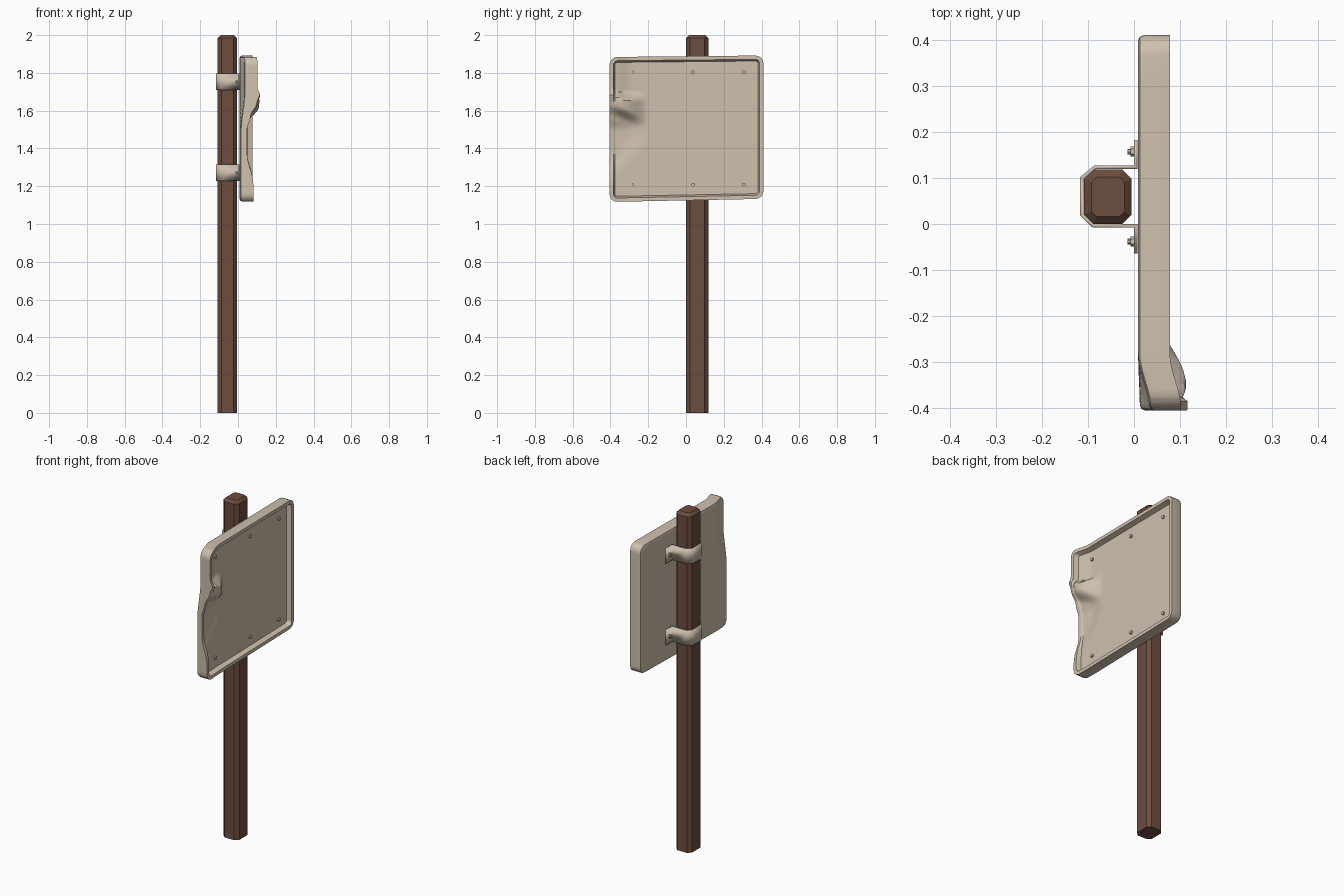
import bpy, bmesh, math
from mathutils import Vector

if "Cube" in bpy.data.objects:
    bpy.data.objects.remove(bpy.data.objects["Cube"])


def make_material(name, rgb):
    m = bpy.data.materials.new(name)
    m.use_nodes = True
    color = (*rgb, 1)
    m.diffuse_color = color
    m.node_tree.nodes["Principled BSDF"].inputs["Base Color"].default_value = color
    return m


WOOD = make_material("brown wood", (0.15, 0.075, 0.05))
METAL = make_material("beige metal", (0.62, 0.53, 0.42))


def finish(bm, name, mat, angle=35):
    bmesh.ops.recalc_face_normals(bm, faces=bm.faces)
    mesh = bpy.data.meshes.new(name)
    bm.to_mesh(mesh)
    bm.free()
    mesh.materials.append(mat)
    obj = bpy.data.objects.new(name, mesh)
    bpy.context.collection.objects.link(obj)
    bpy.ops.object.select_all(action="DESELECT")
    obj.select_set(True)
    bpy.context.view_layer.objects.active = obj
    bpy.ops.object.shade_smooth_by_angle(angle=math.radians(angle))
    return obj


def box(lo, hi):
    bm = bmesh.new()
    bmesh.ops.create_cube(bm, size=1)
    lo, hi = Vector(lo), Vector(hi)
    for v in bm.verts:
        v.co = (lo + hi) / 2 + v.co * (hi - lo)
    return bm


def edges_along(bm, axis):
    return [e for e in bm.edges
            if abs((e.verts[0].co - e.verts[1].co).normalized()[axis]) > 0.9]


def smooth(a, b, t):
    t = min(max((t - a) / (b - a), 0), 1)
    return t * t * (3 - 2 * t)


# Post: chamfered corners and a chamfered top
bm = box((-0.108, 0, 0), (-0.005, 0.118, 2))
bmesh.ops.bevel(bm, geom=edges_along(bm, 2), offset=0.02, segments=1, affect="EDGES")
top = [e for e in bm.edges if all(v.co.z > 1.99 for v in e.verts)]
bmesh.ops.bevel(bm, geom=top, offset=0.016, segments=1, affect="EDGES")
finish(bm, "wooden_post", WOOD, 25)

# Panel: rounded tray with a raised rim
bm = box((0.009, -0.405, 1.125), (0.078, 0.41, 1.888))
bmesh.ops.bevel(bm, geom=edges_along(bm, 0), offset=0.042, segments=5,
                profile=0.5, affect="EDGES")
back = [e for e in bm.edges if all(v.co.x < 0.01 for v in e.verts)]
bmesh.ops.bevel(bm, geom=back, offset=0.012, segments=2, profile=0.5, affect="EDGES")
front = max(bm.faces, key=lambda f: f.calc_center_median().x)
bmesh.ops.inset_region(bm, faces=[front], thickness=0.02)
bmesh.ops.inset_region(bm, faces=[front], thickness=0.009, depth=-0.028)

# Slice the dented side finely and the rest coarsely
cuts = [(1, -0.39 + 0.012 * i) for i in range(20)]
cuts += [(1, 0.1 * i) for i in range(-1, 4)]
cuts += [(2, 1.16 + 0.015 * i) for i in range(47)]
for axis, pos in cuts:
    normal = Vector((0, 0, 0))
    normal[axis] = 1
    bmesh.ops.bisect_plane(bm, geom=bm.verts[:] + bm.edges[:] + bm.faces[:],
                           plane_co=normal * pos, plane_no=normal)


# Bent edge, crushed rim and a protruding fold on the damaged side
def dent(co):
    x, y, z = co
    side = smooth(-0.28, -0.40, y)
    front_part = smooth(0.02, 0.05, x)
    upper = smooth(1.48, 1.70, z)
    bend = 0.024 * side * (0.15 + 0.85 * upper)
    gap = smooth(1.2, 1.4, z) * smooth(1.72, 1.64, z)
    rim = max(x - 0.05, 0)
    crush = -0.8 * rim * gap * smooth(-0.34, -0.38, y)
    reach = smooth(-0.2, -0.32, y) * (1 - 0.55 * smooth(-0.34, -0.405, y))
    low = 1.52 + 0.35 * max(-0.22 - y, 0)
    high = 1.685 + 0.35 * max(-0.33 - y, 0)
    fold = smooth(low - 0.01, low + 0.055, z) * smooth(high + 0.012, high - 0.03, z)
    limit = -0.39 + 0.18 * smooth(1.2, 1.5, z)
    hollow = smooth(limit + 0.02, limit - 0.1, y) * smooth(1.2, 1.35, z) * smooth(1.56, 1.5, z)
    shift = bend + front_part * (crush + 0.052 * reach * fold - 0.012 * hollow)
    return Vector((x + shift, y, z + 0.008 * (y / 0.4) * smooth(1.5, 1.1, z)
                   + 0.004 * (y / 0.4) * smooth(1.5, 1.9, z)))


for v in bm.verts:
    v.co = dent(v.co)
finish(bm, "dented_panel", METAL)


# Round fasteners pointing along x
def bolt(name, x, y, z, radius, depth, sides):
    bpy.ops.mesh.primitive_cylinder_add(vertices=sides, radius=radius, depth=depth,
                                        location=(x, y, z), rotation=(0, math.pi / 2, 0))
    obj = bpy.context.object
    obj.name = name
    obj.data.materials.append(METAL)
    bpy.ops.object.shade_smooth_by_angle(angle=math.radians(35))


for z in (1.208, 1.803):
    for y in (-0.287, 0.037, 0.306):
        bolt("panel_rivet", 0.052, y, z, 0.01, 0.012, 10)

# Brackets wrapping the post, with bolted flanges
path = [(0.004, 0.182), (0.004, 0.123), (-0.085, 0.123), (-0.113, 0.1),
        (-0.113, 0.02), (-0.088, -0.004), (0.004, -0.004), (0.004, -0.064)]
for label, z in (("lower", 1.272), ("upper", 1.754)):
    bm = bmesh.new()
    rows = [[bm.verts.new((x, y, z + dz)) for x, y in path] for dz in (-0.044, 0.044)]
    for i in range(len(path) - 1):
        bm.faces.new((rows[0][i], rows[0][i + 1], rows[1][i + 1], rows[1][i]))
    bracket = finish(bm, label + "_bracket", METAL)
    mod = bracket.modifiers.new("thickness", "SOLIDIFY")
    mod.thickness = 0.008
    mod.offset = 0
    mod.use_even_offset = True
    for y in (-0.038, 0.157):
        bolt(label + "_bracket_nut", -0.004, y, z, 0.011, 0.008, 6)
        bolt(label + "_bracket_stud", -0.008, y, z, 0.006, 0.012, 10)
